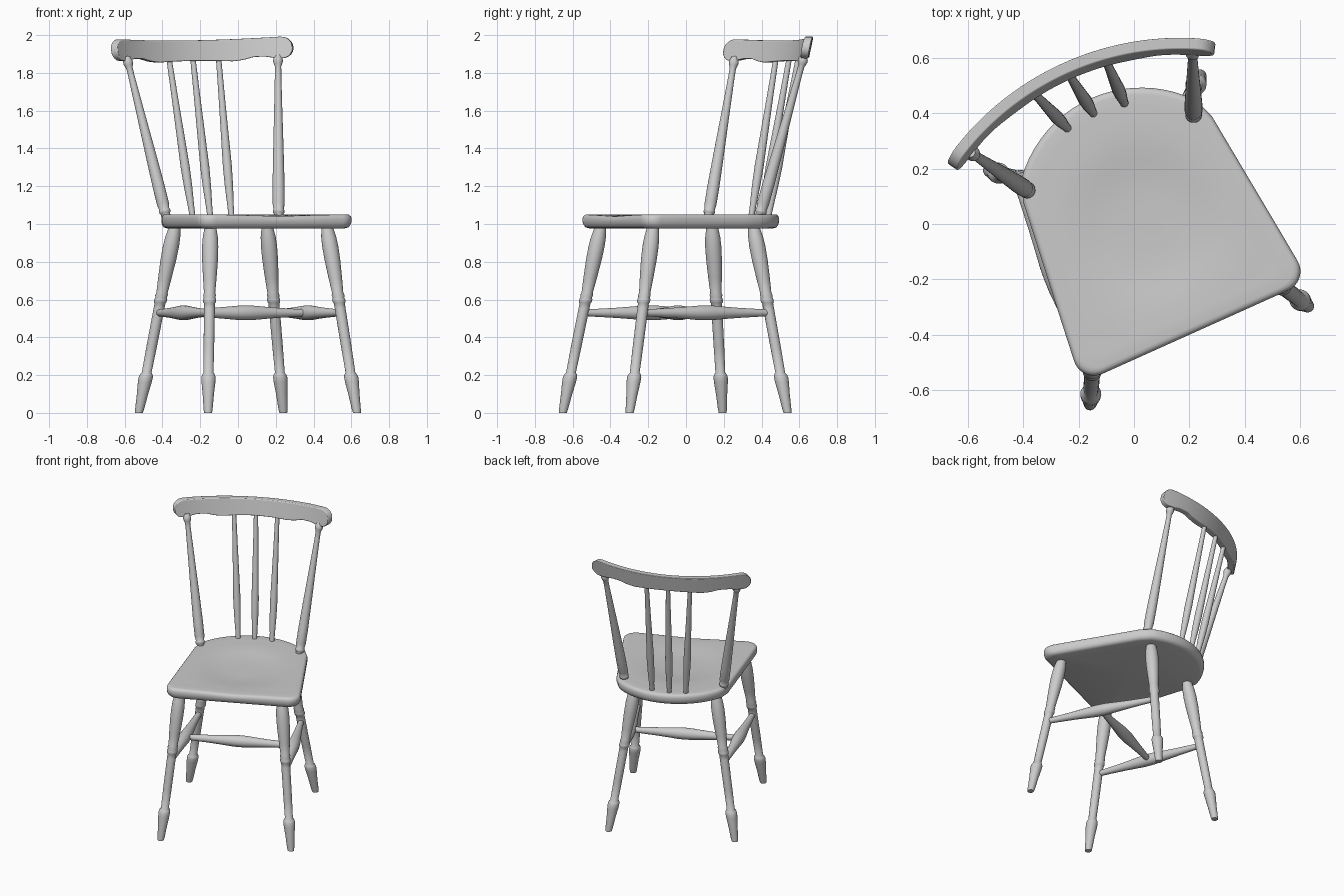
import bpy, bmesh
from math import sin, cos, pi, radians, sqrt, exp
from mathutils import Vector, Matrix

if "Cube" in bpy.data.objects:
    bpy.data.objects.remove(bpy.data.objects["Cube"])

TURN = Matrix.Rotation(radians(24.2), 4, 'Z')   # the chair stands turned on the grid


def finish(name, bm, angle=40):
    bmesh.ops.recalc_face_normals(bm, faces=bm.faces)
    bm.transform(TURN)
    me = bpy.data.meshes.new(name)
    bm.to_mesh(me)
    bm.free()
    ob = bpy.data.objects.new(name, me)
    bpy.context.collection.objects.link(ob)
    bpy.ops.object.select_all(action='DESELECT')
    ob.select_set(True)
    bpy.context.view_layer.objects.active = ob
    bpy.ops.object.shade_smooth_by_angle(angle=radians(angle))
    return ob


def skin(bm, rings):
    """Bridge closed rings of points and cap both ends."""
    loops = [[bm.verts.new(p) for p in r] for r in rings]
    n = len(loops[0])
    for a, b in zip(loops, loops[1:]):
        for i in range(n):
            j = (i + 1) % n
            bm.faces.new((a[i], a[j], b[j], b[i]))
    bm.faces.new(loops[0])
    bm.faces.new(loops[-1])


def turned(name, p0, p1, profile, level=False, sides=24):
    """Lathe-turned rod from p0 to p1; profile = (fraction, radius)."""
    p0, p1 = Vector(p0), Vector(p1)
    rot = Matrix.Identity(3) if level else (p1 - p0).to_track_quat('Z', 'Y').to_matrix()
    rings = []
    for t, r in profile:
        c = p0.lerp(p1, t)
        rings.append([c + rot @ Vector((r * cos(2 * pi * i / sides), r * sin(2 * pi * i / sides), 0))
                      for i in range(sides)])
    bm = bmesh.new()
    skin(bm, rings)
    return finish(name, bm, 50)


# Seat: rounded front corners, tapering sides, arched back, dished top
half = [(0.18, -0.447)]
half += [(0.368 + 0.075 * cos(a), -0.372 + 0.075 * sin(a))
         for a in [radians(-90 + 97 * i / 8) for i in range(9)]]
half += [(0.443 + (0.371 - 0.443) * t, -0.363 + (0.27 + 0.363) * t) for t in (.2, .4, .6, .8, .95)]
half += [(0.45 * cos(radians(a)), 0.028 + 0.45 * sin(radians(a))) for a in range(40, 90, 5)]
outline = [(0, -0.447)] + half + [(0, 0.478)] + [(-x, y) for x, y in reversed(half)]
SEAT_U = 0.042


def seat_ring(scale, z, dish=False):
    pts = []
    for x, y in outline:
        u, v = x * scale, y * scale
        d = 0.022 * exp(-((u / 0.24) ** 2 + ((v + 0.03) / 0.26) ** 2) ** 2) if dish else 0
        front = 0.010 * exp(-(u / 0.2) ** 2) * max(0, -v / 0.447) if z > 1.02 else 0
        pts.append((u + SEAT_U, v, z - d - front))
    return pts


bm = bmesh.new()
skin(bm, [seat_ring(s, z) for s, z in
          ((0.05, 0.978), (0.93, 0.976), (0.97, 0.982), (0.99, 0.995), (1, 1.012), (1, 1.03), (0.992, 1.042))]
     + [seat_ring(s, z, True) for s, z in
        ((0.975, 1.049), (0.95, 1.051), (0.85, 1.05), (0.75, 1.05), (0.65, 1.05), (0.55, 1.05),
         (0.45, 1.05), (0.35, 1.05), (0.22, 1.05), (0.08, 1.05))])
finish("seat", bm)

# Legs
leg_profile = [(0, 0.021), (0.02, 0.024), (0.10, 0.030), (0.165, 0.037), (0.19, 0.038), (0.205, 0.034),
               (0.215, 0.026), (0.35, 0.028), (0.56, 0.029), (0.585, 0.029), (0.592, 0.034), (0.605, 0.035),
               (0.618, 0.031), (0.63, 0.034), (0.642, 0.030), (0.72, 0.036), (0.82, 0.042), (0.89, 0.043),
               (0.94, 0.040), (0.975, 0.034), (1, 0.030)]
LEG_U = 0.02
legs = {}
for side, s in (("left", -1), ("right", 1)):
    for end, foot, top in (("front", (0.432, -0.53), (0.338, -0.352)), ("back", (0.419, 0.392), (0.268, 0.263))):
        a = Vector((LEG_U + s * foot[0], foot[1], 0))
        b = Vector((LEG_U + s * top[0], top[1], 0.99))
        legs[end, side] = a.lerp(b, 0.535)
        turned(f"{end}_{side}_leg", a, b, leg_profile, level=True)

# Stretchers in an H
bobbin = [(0, 0.018), (0.1, 0.021), (0.25, 0.027), (0.36, 0.033), (0.44, 0.038), (0.5, 0.039),
          (0.56, 0.038), (0.64, 0.033), (0.75, 0.027), (0.9, 0.021), (1, 0.018)]
mids = []
for side in ("left", "right"):
    f, b = legs["front", side], legs["back", side]
    turned(f"{side}_stretcher", f, b, bobbin)
    mids.append(f.lerp(b, 0.5))
turned("cross_stretcher", mids[0], mids[1], bobbin)

# Back posts
post = [(0, 0.024), (0.03, 0.025), (0.035, 0.030), (0.05, 0.030), (0.055, 0.027), (0.09, 0.032), (0.2, 0.032),
        (0.4, 0.028), (0.65, 0.022), (0.88, 0.017), (0.93, 0.017), (0.945, 0.022), (0.96, 0.026),
        (0.975, 0.025), (0.99, 0.019), (1, 0.016)]
turned("left_back_post", (-0.297, 0.262, 1.03), (-0.432, 0.477, 1.885), post)
turned("right_back_post", (0.355, 0.264, 1.03), (0.45, 0.485, 1.895), post)

# Back spindles
spindle = [(0, 0.015), (0.08, 0.017), (0.2, 0.022), (0.32, 0.024), (0.5, 0.021), (0.75, 0.017), (1, 0.014)]
for name, b, t in (("left", (-0.077, 0.412), (-0.138, 0.585)), ("middle", (0.03, 0.423), (0.006, 0.597)),
                   ("right", (0.147, 0.41), (0.15, 0.585))):
    turned(f"{name}_spindle", (*b, 1.03), (*t, 1.88), spindle)

# Crest rail: curved in plan, leaning back, rounded ends, shaped lower edge
R, HALF, THICK = 0.99, 0.52, 0.042
lower = [(0, 1.864), (0.12, 1.862), (0.22, 1.858), (0.27, 1.864), (0.33, 1.880), (0.39, 1.880),
         (0.43, 1.872), (0.47, 1.870), (0.60, 1.870)]


def lower_edge(u):
    for (a, za), (b, zb) in zip(lower, lower[1:]):
        if a <= u <= b:
            return za + (zb - za) * (u - a) / (b - a)


us = [HALF - 0.055 * (1 - cos(radians(a))) for a in (10, 25, 40, 55, 70, 90)]
us += [0.43 - 0.43 * i / 20 for i in range(21)]
stations = [-u for u in us] + us[-2::-1]
rings = []
for u in stations:
    a = abs(u)
    top, bot = 1.972 + 0.016 * (a / HALF) ** 2, lower_edge(a)
    k = max(0, (a - (HALF - 0.055)) / 0.055)
    mid, h = (top + bot) / 2, (top - bot) / 2 * sqrt(max(0, 1 - k * k))
    roll = 0.008 * u / HALF
    nx, ny = u / R, sqrt(1 - (u / R) ** 2)
    ring = []
    for dz, dn in ((-h, -1), (-h, 1), (h, 1), (h, -1)):
        z = mid + dz
        lean = 0.22 * (z - 1.98)
        d = dn * THICK / 2
        ring.append((u + 0.006 + nx * d, 0.617 - (R - R * ny) + ny * d + lean, z + roll))
    rings.append(ring)
bm = bmesh.new()
skin(bm, rings)
rail = finish("crest_rail", bm)
bev = rail.modifiers.new("soft_edges", 'BEVEL')
bev.width, bev.segments, bev.limit_method, bev.angle_limit = 0.012, 3, 'ANGLE', radians(50)
